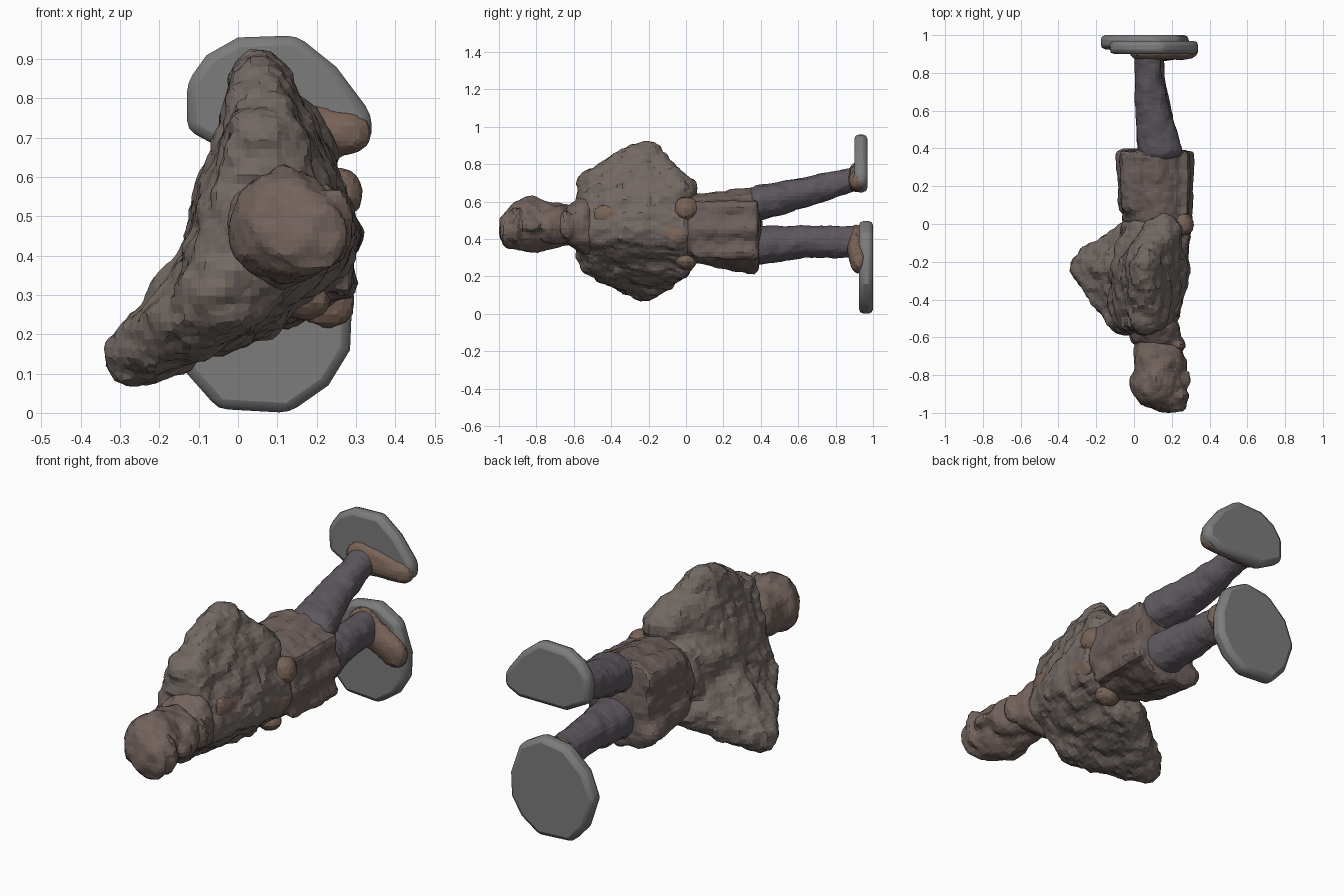
import bpy, bmesh
from mathutils import Matrix

folds = bpy.data.textures.new("folds", 'CLOUDS')
folds.noise_scale = 0.08


def finish(obj, color, angle=0.7):
    mat = bpy.data.materials.new(obj.name + "_color")
    mat.diffuse_color = (*color, 1)
    obj.data.materials.append(mat)
    bpy.ops.object.select_all(action='DESELECT')
    obj.select_set(True)
    bpy.context.view_layer.objects.active = obj
    bpy.ops.object.shade_smooth_by_angle(angle=angle)


def hull_part(name, groups, color, voxel=0.022, rough=0.03):
    """Each group is a convex skin over ellipsoids (x, y, z, rx, ry, rz); groups are fused."""
    mesh = bpy.data.meshes.new(name)
    obj = bpy.data.objects.new(name, mesh)
    bpy.context.collection.objects.link(obj)
    whole = bmesh.new()
    for group in groups:
        bm = bmesh.new()
        for x, y, z, rx, ry, rz in group:
            m = Matrix.Translation((x, y, z)) @ Matrix.Diagonal((rx, ry, rz, 1))
            bmesh.ops.create_icosphere(bm, subdivisions=2, radius=1, matrix=m)
        pts = [v.co.copy() for v in bm.verts]
        bm.clear()
        for p in pts:
            bm.verts.new(p)
        bmesh.ops.convex_hull(bm, input=bm.verts[:])
        loose = [v for v in bm.verts if not v.link_faces]
        bmesh.ops.delete(bm, geom=loose, context='VERTS')
        tmp = bpy.data.meshes.new("tmp")
        bm.to_mesh(tmp)
        bm.free()
        whole.from_mesh(tmp)
        bpy.data.meshes.remove(tmp)
    bmesh.ops.recalc_face_normals(whole, faces=whole.faces[:])
    whole.to_mesh(mesh)
    whole.free()
    rem = obj.modifiers.new("fuse", 'REMESH')
    rem.mode = 'VOXEL'
    rem.voxel_size = voxel
    dis = obj.modifiers.new("rough", 'DISPLACE')
    dis.texture = folds
    dis.texture_coords = 'LOCAL'
    dis.strength = rough
    finish(obj, color)


def sole(name, outline, y0, y1, color):
    """Flat plate with an x,z outline and bevelled rim."""
    bm = bmesh.new()
    face = bm.faces.new([bm.verts.new((x, y0, z)) for x, z in outline])
    ext = bmesh.ops.extrude_face_region(bm, geom=[face])
    verts = [g for g in ext['geom'] if isinstance(g, bmesh.types.BMVert)]
    bmesh.ops.translate(bm, verts=verts, vec=(0, y1 - y0, 0))
    bmesh.ops.recalc_face_normals(bm, faces=bm.faces[:])
    mesh = bpy.data.meshes.new(name)
    bm.to_mesh(mesh)
    bm.free()
    obj = bpy.data.objects.new(name, mesh)
    bpy.context.collection.objects.link(obj)
    bev = obj.modifiers.new("rim", 'BEVEL')
    bev.width = 0.025
    bev.segments = 2
    finish(obj, color, 0.5)


CLOTH, SKIRT = (0.17, 0.14, 0.125), (0.15, 0.115, 0.105)
LEG, SKIN = (0.115, 0.10, 0.115), (0.17, 0.125, 0.11)
SHOE, GREY = (0.19, 0.125, 0.095), (0.2, 0.2, 0.2)

# head with crown, brow, nose, beard and ears
hull_part("head", [
    [(0.12, -0.85, 0.475, 0.15, 0.13, 0.15), (0.19, -0.97, 0.45, 0.09, 0.03, 0.09)],
    [(0.24, -0.91, 0.47, 0.06, 0.03, 0.11)],
    [(0.27, -0.82, 0.47, 0.035, 0.045, 0.035)],
    [(0.20, -0.74, 0.47, 0.08, 0.05, 0.10), (0.15, -0.66, 0.475, 0.10, 0.04, 0.11)],
    [(0.11, -0.78, 0.475, 0.12, 0.08, 0.135), (0.10, -0.62, 0.475, 0.10, 0.05, 0.11)],
    [(0.11, -0.81, 0.61, 0.03, 0.05, 0.02)],
    [(0.11, -0.81, 0.34, 0.03, 0.05, 0.02)],
], SKIN, 0.018, 0.03)

# collar
hull_part("collar", [
    [(0.12, -0.62, 0.475, 0.14, 0.04, 0.115), (0.10, -0.53, 0.475, 0.14, 0.06, 0.17)],
    [(0.23, -0.64, 0.47, 0.05, 0.04, 0.08)],
], SKIN, 0.018, 0.03)

# coat: trunk and two wide bent sleeves
top_shoulder = (0.07, -0.50, 0.69, 0.10, 0.085, 0.095)
low_shoulder = (-0.05, -0.50, 0.29, 0.11, 0.085, 0.095)
hull_part("coat", [
    [top_shoulder, low_shoulder, (0.13, -0.28, 0.46, 0.165, 0.17, 0.16),
     (0.06, -0.25, 0.52, 0.19, 0.17, 0.14), (0.13, -0.47, 0.47, 0.12, 0.10, 0.14),
     (0.12, 0.0, 0.46, 0.19, 0.05, 0.19)],
    [top_shoulder, (0.05, -0.22, 0.855, 0.075, 0.065, 0.08),
     (0.16, 0.0, 0.67, 0.10, 0.05, 0.065), (0.08, -0.25, 0.54, 0.19, 0.17, 0.08)],
    [low_shoulder, (-0.265, -0.22, 0.14, 0.08, 0.075, 0.085),
     (0.03, -0.03, 0.27, 0.13, 0.06, 0.08), (0.06, -0.25, 0.43, 0.19, 0.17, 0.08)],
], CLOTH, 0.022, 0.05)

# hands on the hips and a low diagonal sash
hull_part("hands_and_sash", [
    [(0.26, 0.0, 0.56, 0.06, 0.07, 0.07)],
    [(0.17, 0.0, 0.28, 0.07, 0.06, 0.05)],
    [(0.22, -0.45, 0.53, 0.03, 0.05, 0.06), (0.27, -0.02, 0.42, 0.035, 0.04, 0.06)],
], SHOE, 0.018, 0.02)

# skirt of the coat, flaring to a flat hem, with soft raised folds
fold_bars = [[(0.285 - 1.2 * (z - 0.45) ** 2, 0.05, z, 0.025, 0.03, 0.035),
              (0.295 - 1.5 * (z - 0.45) ** 2, 0.37, z, 0.03, 0.02, 0.04)]
             for z in (0.33, 0.45, 0.57)]
hull_part("skirt", [
    [(0.12, 0.02, 0.455, 0.19, 0.05, 0.185), (0.115, 0.37, 0.445, 0.195, 0.035, 0.235)],
    [(0.0, 0.08, 0.36, 0.09, 0.04, 0.08), (0.01, 0.37, 0.32, 0.11, 0.03, 0.09)],
    [(0.02, 0.08, 0.55, 0.10, 0.04, 0.08), (0.03, 0.37, 0.58, 0.11, 0.03, 0.09)],
] + fold_bars, SKIRT, 0.02, 0.03)

# legs
for name, a, b, c in (
        ("upper_leg", (0.14, 0.38, 0.59, 0.125, 0.06, 0.10),
         (0.09, 0.64, 0.65, 0.09, 0.06, 0.085), (0.07, 0.90, 0.72, 0.07, 0.04, 0.065)),
        ("lower_leg", (0.13, 0.38, 0.365, 0.12, 0.06, 0.105),
         (0.10, 0.64, 0.385, 0.09, 0.06, 0.09), (0.08, 0.90, 0.385, 0.075, 0.04, 0.085))):
    hull_part(name, [[a, b], [b, c]], LEG, 0.02, 0.02)

# shoes
hull_part("upper_shoe", [
    [(0.06, 0.91, 0.73, 0.09, 0.045, 0.085), (0.27, 0.92, 0.71, 0.075, 0.05, 0.06)],
], SHOE, 0.018, 0.015)
hull_part("lower_shoe", [
    [(0.07, 0.91, 0.39, 0.09, 0.05, 0.09), (0.23, 0.92, 0.29, 0.07, 0.05, 0.08)],
], SHOE, 0.018, 0.015)

# broad flat bases under the feet
sole("upper_sole", [(-0.13, 0.72), (-0.13, 0.84), (-0.08, 0.91), (0.0, 0.955), (0.15, 0.96),
                    (0.25, 0.88), (0.34, 0.76), (0.34, 0.69), (0.26, 0.65), (0.0, 0.65)],
     0.90, 0.97, GREY)
sole("lower_sole", [(-0.13, 0.10), (-0.05, 0.01), (0.13, 0.0), (0.23, 0.07), (0.285, 0.16),
                    (0.29, 0.28), (0.24, 0.43), (0.12, 0.50), (-0.02, 0.48), (-0.13, 0.38),
                    (-0.18, 0.25)], 0.925, 1.0, GREY)
